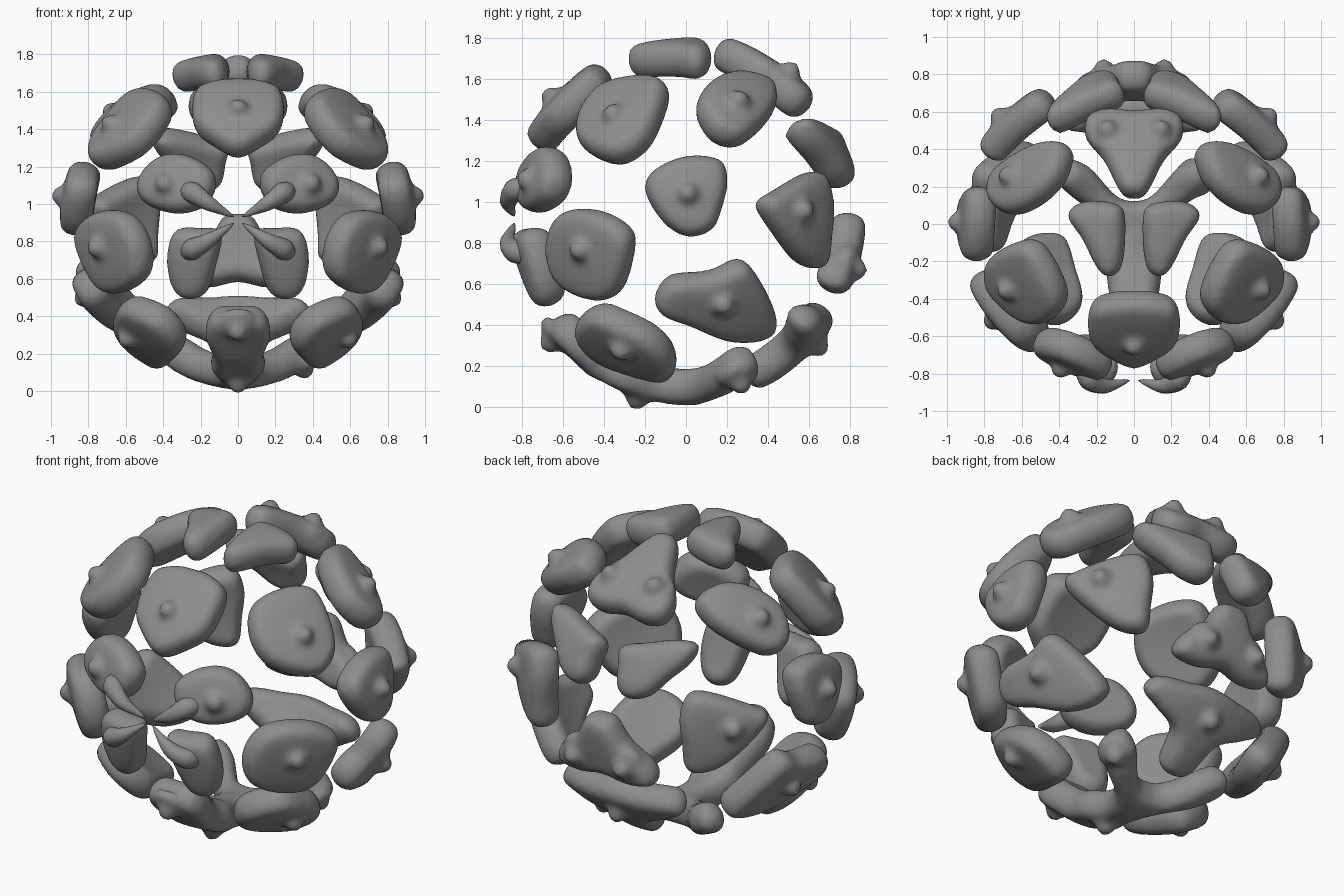
import bpy, bmesh, math
from mathutils import Vector

if "Cube" in bpy.data.objects:
    bpy.data.objects.remove(bpy.data.objects["Cube"])

C = Vector((0, 0, 0.91))          # centre of the ball
RAD = (0.86, 0.78, 0.81)          # mid-thickness ellipsoid of the shell
# view: (first axis, second axis, hidden axis, side)
VIEWS = {"front": (0, 2, 1, -1), "back": (0, 2, 1, 1), "right": (1, 2, 0, 1),
         "top": (0, 1, 2, 1), "bottom": (0, 1, 2, -1)}
grey = bpy.data.materials.new("dark_grey")
grey.diffuse_color = (0.27, 0.27, 0.27, 1)
grey.use_nodes = True
grey.node_tree.nodes["Principled BSDF"].inputs["Base Color"].default_value = grey.diffuse_color


def on_shell(q):
    """Push an offset from the centre onto the ellipsoid."""
    return q / math.sqrt(sum((q[i] / RAD[i]) ** 2 for i in range(3)))


def project(view, a, b, extra=0.0):
    """Place a 2D point read from a view onto the ellipsoid."""
    i, j, h, side = VIEWS[view]
    q = Vector((0, 0, 0))
    q[i], q[j] = a - C[i], b - C[j]
    r = [v + extra for v in RAD]
    t = 1 - (q[i] / r[i]) ** 2 - (q[j] / r[j]) ** 2
    q[h] = side * r[h] * math.sqrt(max(t, 0.0))
    return q


def spline(p0, p1, p2, p3, t):
    """Catmull-Rom point."""
    return 0.5 * (2 * p1 + (p2 - p0) * t + (2 * p0 - 5 * p1 + 4 * p2 - p3) * t * t
                  + (3 * p1 - p0 - 3 * p2 + p3) * t ** 3)


def smooth_loop(pts, steps=6):
    n = len(pts)
    return [spline(*(pts[(k + d) % n] for d in (-1, 0, 1, 2)), s / steps)
            for k in range(n) for s in range(steps)]


def bridge(bm, a, b):
    n = len(a)
    for k in range(n):
        bm.faces.new((a[k], a[(k + 1) % n], b[(k + 1) % n], b[k]))


def fan(bm, ring, tip):
    for k in range(len(ring)):
        bm.faces.new((ring[k], ring[(k + 1) % len(ring)], tip))


def circle(bm, origin, quat, r, n=20):
    return [bm.verts.new(origin + quat @ Vector((r * math.cos(a), r * math.sin(a), 0)))
            for a in (math.tau * k / n for k in range(n))]


def add_knob(bm, view, a, b):
    tip = project(view, a, b, 0.137)
    axis = tip.normalized()
    quat = axis.to_track_quat('Z', 'Y')
    prev = None
    for r, h in ((0.11, -0.12), (0.105, -0.07), (0.07, -0.05), (0.052, -0.03), (0.04, -0.008), (0.025, 0.005)):
        ring = circle(bm, C + tip + axis * h, quat, r)
        if prev:
            bridge(bm, prev, ring)
        else:
            fan(bm, ring, bm.verts.new(C + tip + axis * h))
        prev = ring
    fan(bm, prev, bm.verts.new(C + tip + axis * 0.012))


def finish(name, bm, mirror, fuse):
    bmesh.ops.recalc_face_normals(bm, faces=bm.faces)
    me = bpy.data.meshes.new(name)
    bm.to_mesh(me)
    bm.free()
    me.materials.append(grey)
    me.polygons.foreach_set("use_smooth", [True] * len(me.polygons))
    ob = bpy.data.objects.new(name, me)
    bpy.context.collection.objects.link(ob)
    if fuse:                       # melt the knobs into the plate
        m = ob.modifiers.new("Fuse", 'REMESH')
        m.mode, m.voxel_size, m.use_smooth_shade = 'VOXEL', 0.018, True
        m = ob.modifiers.new("Soften", 'SMOOTH')
        m.factor, m.iterations = 0.5, 6
    if mirror:
        ob.modifiers.new("Mirror", 'MIRROR').use_mirror_merge = False


def plate(name, view, pts, knobs=(), central=False, centre=None, flat=0.5):
    """Rounded shell plate; central plates give half the outline, others are mirrored."""
    if central:
        pts = pts + [(-x, z) for x, z in reversed(pts) if x > 0]
    loop = [on_shell(p) for p in smooth_loop([project(view, *p) for p in pts])]
    n = len(loop)
    mid = on_shell(project(view, *centre) if centre else sum(loop, Vector()) / n)
    nrm = Vector([mid[i] / RAD[i] ** 2 for i in range(3)]).normalized()
    axis = Vector((0, 0, 0))
    axis[VIEWS[view][2]] = 1
    # flatten along the viewing axis so the outline is kept
    loop = [p + axis * max(-.09, min(.09, flat * 0.85 * (mid - p).dot(nrm) / axis.dot(nrm))) for p in loop]

    def surf(q, depth):
        e = on_shell(q)
        e = e + nrm * flat * (mid - e).dot(nrm)
        return C + e + e.normalized().lerp(nrm, flat).normalized() * depth

    inward = []
    for k in range(n):
        tan = (loop[(k + 1) % n] - loop[k - 1]).normalized()
        inward.append(tan.cross(loop[k].normalized()).normalized())
    if sum(v.dot(mid - p) for v, p in zip(inward, loop)) < 0:
        inward = [-v for v in inward]
    bm = bmesh.new()
    prev = first = None
    for inset, depth in ((0.05, 0.085), (0.025, 0.073), (0.005, 0.045), (-0.005, 0),
                         (0.005, -0.045), (0.025, -0.073), (0.05, -0.085)):
        ring = [bm.verts.new(surf(p + v * inset, depth)) for p, v in zip(loop, inward)]
        if prev:
            bridge(bm, prev, ring)
        first, prev = first or ring, ring
    for ring, depth in ((first, 0.09), (prev, -0.085)):
        for s in (0.66, 0.33):
            inner = [bm.verts.new(surf(mid.lerp(p + v * 0.05, s), depth)) for p, v in zip(loop, inward)]
            bridge(bm, ring, inner)
            ring = inner
        fan(bm, ring, bm.verts.new(surf(mid, depth)))
    for k in knobs:
        add_knob(bm, *k)
    finish(name, bm, not central, True)


# Front plates
plate("brow_plate", "front", [(0, 1.26), (.13, 1.32), (.235, 1.41), (.23, 1.57), (.12, 1.62), (0, 1.63)],
      [("front", 0, 1.54)], central=True)
plate("upper_front_plate", "right", [(-.10, 1.57), (-.09, 1.49), (-.18, 1.29), (-.34, 1.19), (-.5, 1.26),
      (-.51, 1.38), (-.41, 1.52), (-.25, 1.58)], [("right", -.37, 1.45)])
plate("cheek_plate", "front", [(.12, 1.15), (.25, 1.25), (.4, 1.25), (.52, 1.13), (.5, 1.01),
      (.33, .95), (.17, 1.0)], [("front", .41, 1.12)], flat=.6)
plate("jaw_plate", "front", [(.09, .85), (.2, .87), (.33, .86), (.37, .72), (.34, .56), (.26, .5),
      (.17, .53), (.12, .67)])
plate("side_front_plate", "right", [(-.65, .8), (-.59, .95), (-.42, .96), (-.27, .87), (-.26, .74),
      (-.32, .56), (-.44, .53), (-.6, .62)], [("right", -.54, .76)])
plate("lower_front_plate", "right", [(-.52, .39), (-.5, .46), (-.4, .48), (-.18, .38), (-.06, .27),
      (-.06, .17), (-.25, .2), (-.43, .28)], [("right", -.33, .25)])

# Side plates
plate("side_plate", "right", [(-.16, 1.15), (0, 1.22), (.17, 1.2), (.2, 1.09), (.17, .96), (.13, .87),
      (.03, .83), (-.06, .86), (-.14, .94), (-.2, 1.06)], [("right", .01, 1.05)])
plate("upper_side_plate", "right", [(.06, 1.5), (.14, 1.58), (.26, 1.6), (.41, 1.54), (.42, 1.43),
      (.28, 1.29), (.14, 1.31), (.06, 1.41)], [("right", .27, 1.52)])
plate("lower_side_plate", "right", [(-.16, .55), (-.08, .64), (.12, .66), (.25, .72), (.33, .67), (.44, .44),
      (.38, .36), (.21, .34), (.02, .41), (-.13, .47)], [("right", .19, .48)])

# Back plates
plate("rear_side_plate", "right", [(.35, .99), (.43, 1.06), (.61, 1.15), (.67, 1.04), (.67, .84),
      (.64, .69), (.55, .7), (.44, .84)], [("right", .6, .96)], flat=.4)
plate("upper_rear_plate", "back", [(.06, 1.32), (.2, 1.36), (.36, 1.39), (.45, 1.37), (.44, 1.29),
      (.35, 1.19), (.27, 1.1), (.16, 1.07), (.09, 1.12), (.07, 1.22)], flat=.4)
plate("rear_plate", "back", [(0, .95), (.08, .93), (.16, .8), (.29, .69), (.31, .59), (.16, .56), (0, .59)],
      [("back", .17, .66), ("back", -.17, .66)], central=True)
plate("lower_rear_plate", "back", [(0, .15), (.09, .17), (.14, .28), (.28, .35), (.39, .42), (.34, .48),
      (.15, .48), (0, .49)], [("back", 0, .27)], central=True, flat=.2)

# Top plates
plate("crown_plate", "top", [(0, .13), (.07, .16), (.16, .34), (.26, .46), (.25, .55), (.15, .59), (0, .58)],
      [("top", .15, .53), ("top", -.15, .53)], central=True)
plate("top_plate", "top", [(.05, .04), (.1, .11), (.27, .12), (.35, .05), (.27, -.08), (.18, -.25),
      (.11, -.28), (.06, -.2)], flat=.6)

# Three-armed bottom plate
plate("bottom_plate", "bottom", [(0, -.63), (.13, -.61), (.17, -.52), (.13, -.39), (.14, -.27), (.1, -.12),
      (.15, .02), (.32, .14), (.4, .23), (.35, .33), (.24, .3), (.1, .15), (0, .12)],
      [("bottom", 0, -.25), ("front", 0, .29), ("bottom", .37, .28)], central=True, centre=(0, 0), flat=0)


def tusk(name, pts):
    """Tapered curved tusk swept along a smooth path."""
    bm, prev, path, radii = bmesh.new(), None, [], [.045, .058, .04, .006, .006]
    pts = [Vector(p) for p in pts]
    ext = [2 * pts[0] - pts[1]] + pts + [2 * pts[-1] - pts[-2]]
    for k in range(len(pts) - 1):
        for t in (0, .2, .4, .6, .8):
            path.append((spline(*ext[k:k + 4], t), radii[k] + (radii[k + 1] - radii[k]) * t))
    path.append((pts[-1], .006))
    for k, (p, r) in enumerate(path[:-1]):
        ring = circle(bm, p, (path[k + 1][0] - p).to_track_quat('Z', 'Y'), r, 14)
        if prev:
            bridge(bm, prev, ring)
        else:
            fan(bm, ring, bm.verts.new(p))
        prev = ring
    fan(bm, prev, bm.verts.new(pts[-1]))
    finish(name, bm, True, False)


# Four tusks meeting at the front
tusk("upper_tusk", [(.27, -.76, 1.07), (.24, -.83, 1.06), (.15, -.865, 1.0), (.02, -.835, .93)])
tusk("lower_tusk", [(.27, -.74, .74), (.24, -.83, .76), (.15, -.865, .81), (.02, -.835, .90)])
